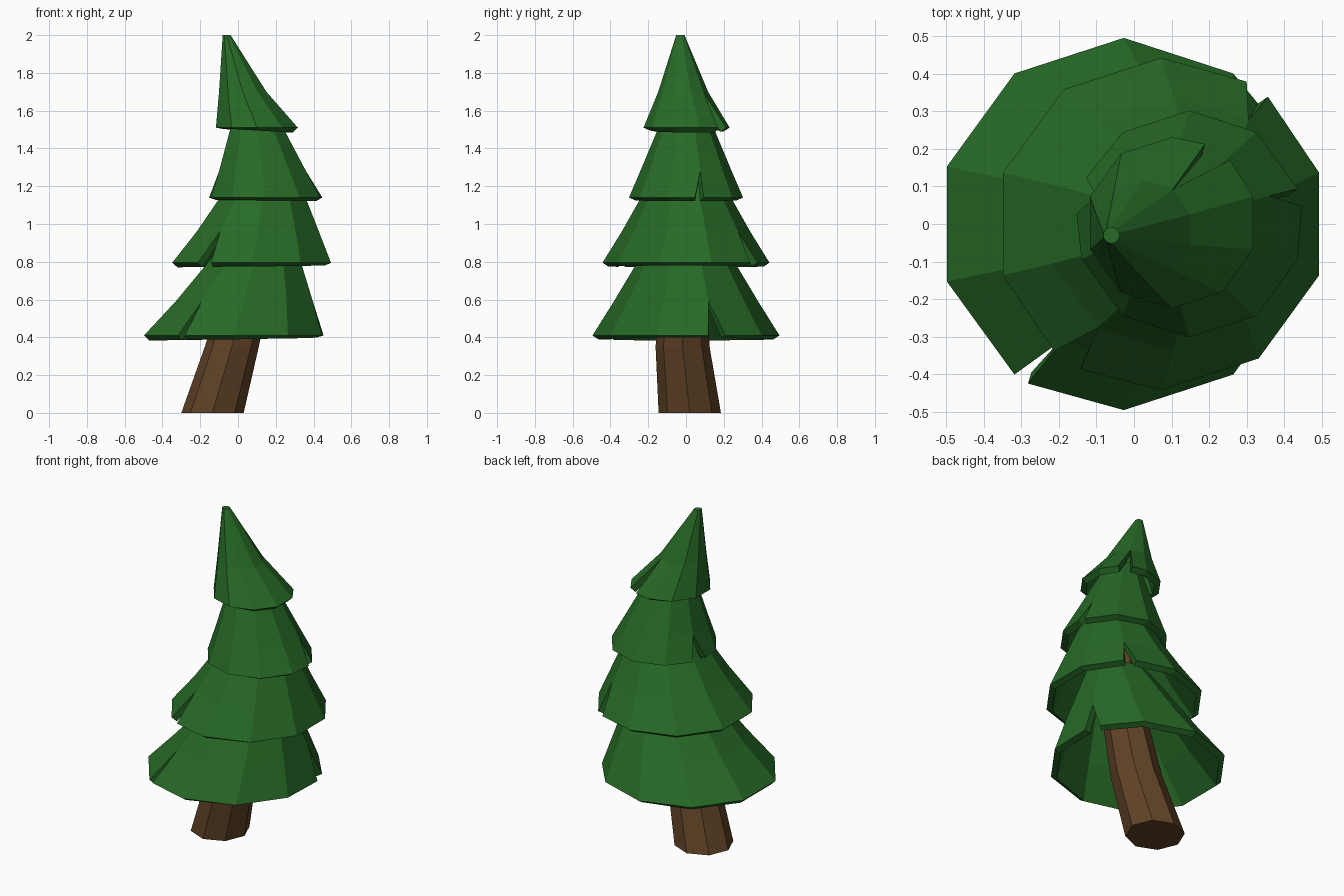
import bpy, bmesh
from math import sin, cos, radians

if "Cube" in bpy.data.objects:
    bpy.data.objects.remove(bpy.data.objects["Cube"])


def material(name, colour):
    m = bpy.data.materials.new(name)
    m.diffuse_color = (*colour, 1)
    m.use_nodes = True
    m.node_tree.nodes["Principled BSDF"].inputs["Base Color"].default_value = m.diffuse_color
    return m


GREEN = material("needle_green", (0.02, 0.145, 0.02))
BROWN = material("bark_brown", (0.12, 0.056, 0.02))


def make_object(name, bm, mat):
    mesh = bpy.data.meshes.new(name)
    bm.to_mesh(mesh)
    bm.free()
    mesh.materials.append(mat)
    ob = bpy.data.objects.new(name, mesh)
    bpy.context.collection.objects.link(ob)
    return ob


def point(ring, degrees):
    x, y, z, r = ring
    a = radians(degrees)
    return (x + r * cos(a), y + r * sin(a), z)


# Hollow skirt of branches: ten sides, three rings (x, y, z, radius).
# splits: corner number -> (shift of the panel ending there, shift of the one starting)
def branch_tier(name, rings, splits, cap=False):
    bm = bmesh.new()
    n = 10
    angle = [18 + 36 * i for i in range(n + 1)]
    mid, top = [[bm.verts.new(point(r, angle[i])) for i in range(n)] for r in rings[1:]]
    ends, starts = [], []
    for i in range(n):
        if i in splits:
            e, s = splits[i]
            ends.append(bm.verts.new(point(rings[0], angle[i] + e)))
            starts.append(bm.verts.new(point(rings[0], angle[i] + s)))
        else:
            v = bm.verts.new(point(rings[0], angle[i]))
            ends.append(v)
            starts.append(v)
    for i in range(n):
        j = (i + 1) % n
        bm.faces.new((starts[i], ends[j], mid[j], mid[i]))
        bm.faces.new((mid[i], mid[j], top[j], top[i]))
    if cap:
        bm.faces.new(top)
    ob = make_object(name, bm, GREEN)
    solid = ob.modifiers.new("thickness", 'SOLIDIFY')
    solid.thickness = 0.038
    solid.offset = -1


branch_tier("branches_bottom",
            [(-0.027, 0, 0.41, 0.495), (0.033, 0, 0.59, 0.382), (0.12, 0, 0.92, 0.185)],
            {0: (-4, 7), 6: (0, 5)})
branch_tier("branches_lower_middle",
            [(0.072, 0, 0.795, 0.442), (0.105, 0, 0.96, 0.34), (0.15, 0, 1.27, 0.165)],
            {1: (-4, 5), 6: (-4, 7)})
branch_tier("branches_upper_middle",
            [(0.148, 0, 1.14, 0.302), (0.13, 0, 1.28, 0.242), (0.085, 0, 1.62, 0.10)],
            {0: (-9, 0), 4: (-6, 13)})
branch_tier("branches_top",
            [(0.1, 0.003, 1.51, 0.228), (0.025, -0.015, 1.7, 0.132), (-0.06, -0.03, 2.0, 0.022)],
            {1: (-7, 13)}, cap=True)

# Bent eight-sided trunk running up inside the branches
trunk_rings = [(-0.135, 0.02, 0, 0.165), (-0.033, -0.018, 0.35, 0.143),
               (0.075, -0.01, 0.75, 0.12), (0.13, 0, 1.1, 0.095),
               (0.1, 0, 1.4, 0.07), (0.05, 0, 1.62, 0.05)]
bm = bmesh.new()
loops = [[bm.verts.new(point(r, 45 * i)) for i in range(8)] for r in trunk_rings]
for a, b in zip(loops, loops[1:]):
    for i in range(8):
        j = (i + 1) % 8
        bm.faces.new((a[i], a[j], b[j], b[i]))
bm.faces.new(loops[0][::-1])
bm.faces.new(loops[-1])
make_object("trunk", bm, BROWN)
